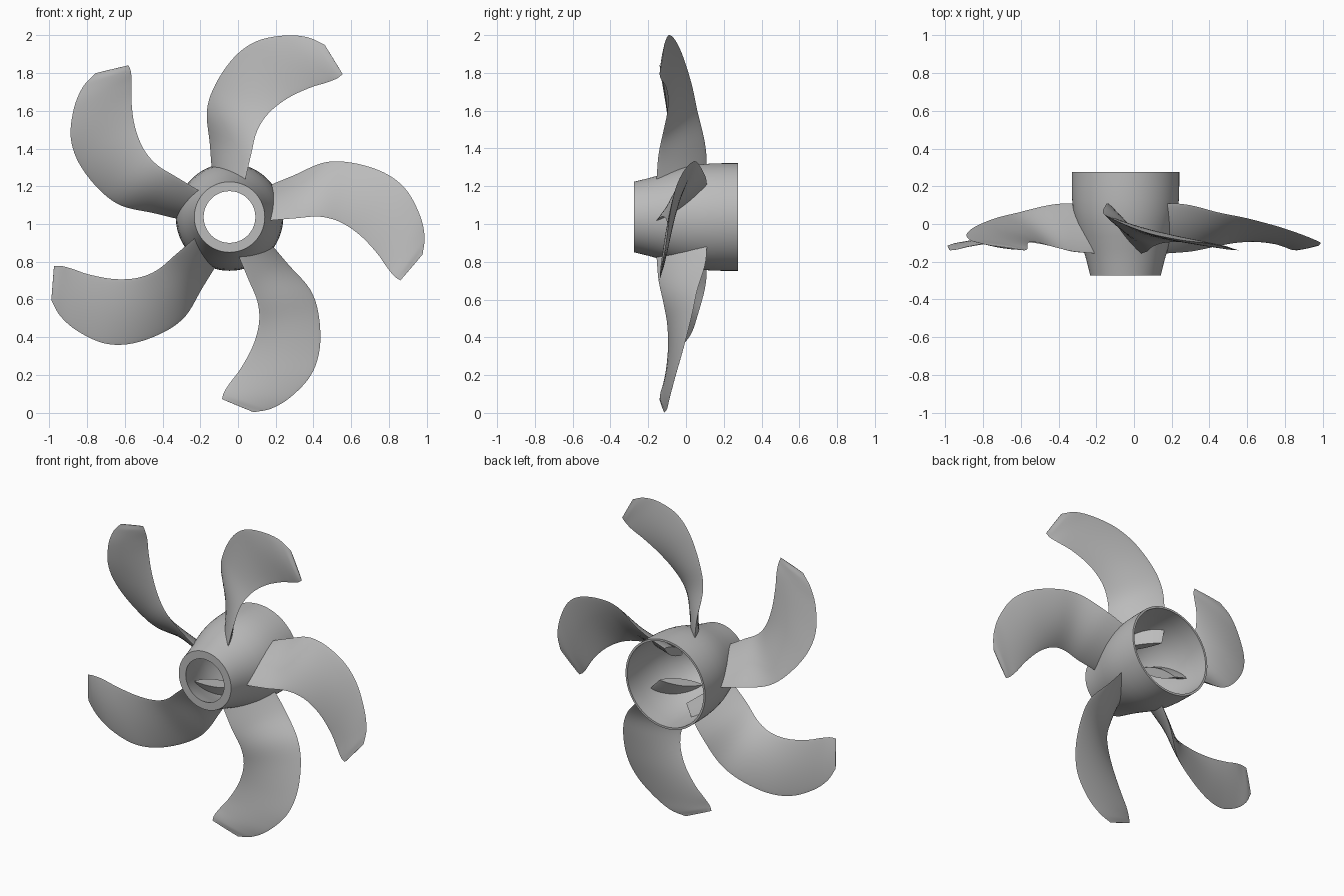
import bpy, bmesh, math
from mathutils import Vector, Matrix

if "Cube" in bpy.data.objects:
    bpy.data.objects.remove(bpy.data.objects["Cube"])

CENTRE = Vector((-0.045, 0, 1.037))
metal = bpy.data.materials.new("grey_metal")
metal.diffuse_color = (0.5, 0.5, 0.5, 1)
metal.use_nodes = True
metal.node_tree.nodes["Principled BSDF"].inputs["Base Color"].default_value = metal.diffuse_color


def make_object(name, bm, angle):
    bmesh.ops.recalc_face_normals(bm, faces=bm.faces[:])
    me = bpy.data.meshes.new(name)
    bm.to_mesh(me)
    bm.free()
    me.materials.append(metal)
    ob = bpy.data.objects.new(name, me)
    bpy.context.collection.objects.link(ob)
    ob.location = CENTRE
    bpy.ops.object.select_all(action='DESELECT')
    ob.select_set(True)
    bpy.context.view_layer.objects.active = ob
    bpy.ops.object.shade_smooth_by_angle(angle=math.radians(angle))
    return ob


def spline(pts, t):
    """Catmull-Rom point at t in 0..len-1."""
    i = min(int(t), len(pts) - 2)
    f = t - i
    p1, p2 = pts[i], pts[i + 1]
    p0 = pts[i - 1] if i > 0 else p1 * 2 - p2
    p3 = pts[i + 2] if i + 2 < len(pts) else p2 * 2 - p1
    return 0.5 * (2 * p1 + (p2 - p0) * f + (2 * p0 - 5 * p1 + 4 * p2 - p3) * f * f
                  + (3 * p1 - p0 - 3 * p2 + p3) * f ** 3)


# Hollow hub: closed (radius, y) profile turned around the y axis
outer = [(0.187, -0.274), (0.205, -0.20), (0.225, -0.13), (0.246, -0.065), (0.265, 0.0),
         (0.277, 0.065), (0.283, 0.13), (0.285, 0.20), (0.285, 0.275)]
inner = [(0.272, 0.275), (0.271, 0.18), (0.262, 0.08), (0.243, 0.0), (0.215, -0.08),
         (0.18, -0.16), (0.155, -0.22), (0.137, -0.274)]
profile = outer + inner
bm = bmesh.new()
SEG = 96
rings = []
for k in range(SEG):
    a = 2 * math.pi * k / SEG
    rings.append([bm.verts.new((r * math.cos(a), y, r * math.sin(a))) for r, y in profile])
for k in range(SEG):
    p, q = rings[k], rings[(k + 1) % SEG]
    for j in range(len(profile)):
        n = (j + 1) % len(profile)
        bm.faces.new((p[j], p[n], q[n], q[j]))
make_object("hub", bm, 35)

# Blade edges, root to tip: convex (leading) and concave (trailing), x y z
lead = [(-0.13, 0.10, 1.20), (-0.14, 0.11, 1.30), (-0.15, 0.10, 1.43), (-0.165, 0.06, 1.60),
        (-0.12, 0.03, 1.74), (-0.02, -0.015, 1.885), (0.10, -0.055, 1.97),
        (0.25, -0.085, 2.0), (0.37, -0.10, 1.99), (0.46, -0.115, 1.95)]
trail = [(0.03, -0.16, 1.20), (0.042, -0.155, 1.25), (0.07, -0.145, 1.37), (0.10, -0.12, 1.49),
         (0.16, -0.10, 1.585), (0.26, -0.095, 1.665), (0.38, -0.105, 1.722),
         (0.47, -0.12, 1.75), (0.525, -0.135, 1.772), (0.555, -0.14, 1.795)]
lead = [Vector(p) - CENTRE for p in lead]
trail = [Vector(p) - CENTRE for p in trail]
ROWS, COLS = 45, 14


def make_blade(index):
    bm = bmesh.new()
    loops = []
    last = len(lead) - 1
    for i in range(ROWS + 1):
        t = last * i / ROWS
        a, c = spline(lead, t), spline(trail, t)
        t0, t1 = max(t - 0.1, 0), min(t + 0.1, last)
        along = (spline(lead, t1) + spline(trail, t1)) - (spline(lead, t0) + spline(trail, t0))
        normal = (c - a).cross(along).normalized()
        # lens section, thinning towards the tip
        s = t / last
        half = 0.021 * (1 - s) + 0.007
        if s > 0.93:
            half *= 1 - 0.7 * (s - 0.93) / 0.07
        us = [0.5 - 0.5 * math.cos(math.pi * j / COLS) for j in range(COLS + 1)]
        pts = [a.lerp(c, u) + normal * half * math.sin(math.pi * u) ** 0.8 if 0 < u < 1
               else a.lerp(c, u) for u in us]
        pts += [a.lerp(c, u) - normal * half * math.sin(math.pi * u) ** 0.8
                for u in reversed(us[1:-1])]
        loops.append([bm.verts.new(p) for p in pts])
    n = len(loops[0])
    for p, q in zip(loops, loops[1:]):
        for j in range(n):
            bm.faces.new((p[j], p[(j + 1) % n], q[(j + 1) % n], q[j]))
    bm.faces.new(loops[0])
    bm.faces.new(loops[-1])
    bm.transform(Matrix.Rotation(math.radians(72 * index), 4, 'Y'))
    make_object(f"blade_{index + 1}", bm, 40)


# Five blades spaced evenly around the hub
for k in range(5):
    make_blade(k)
